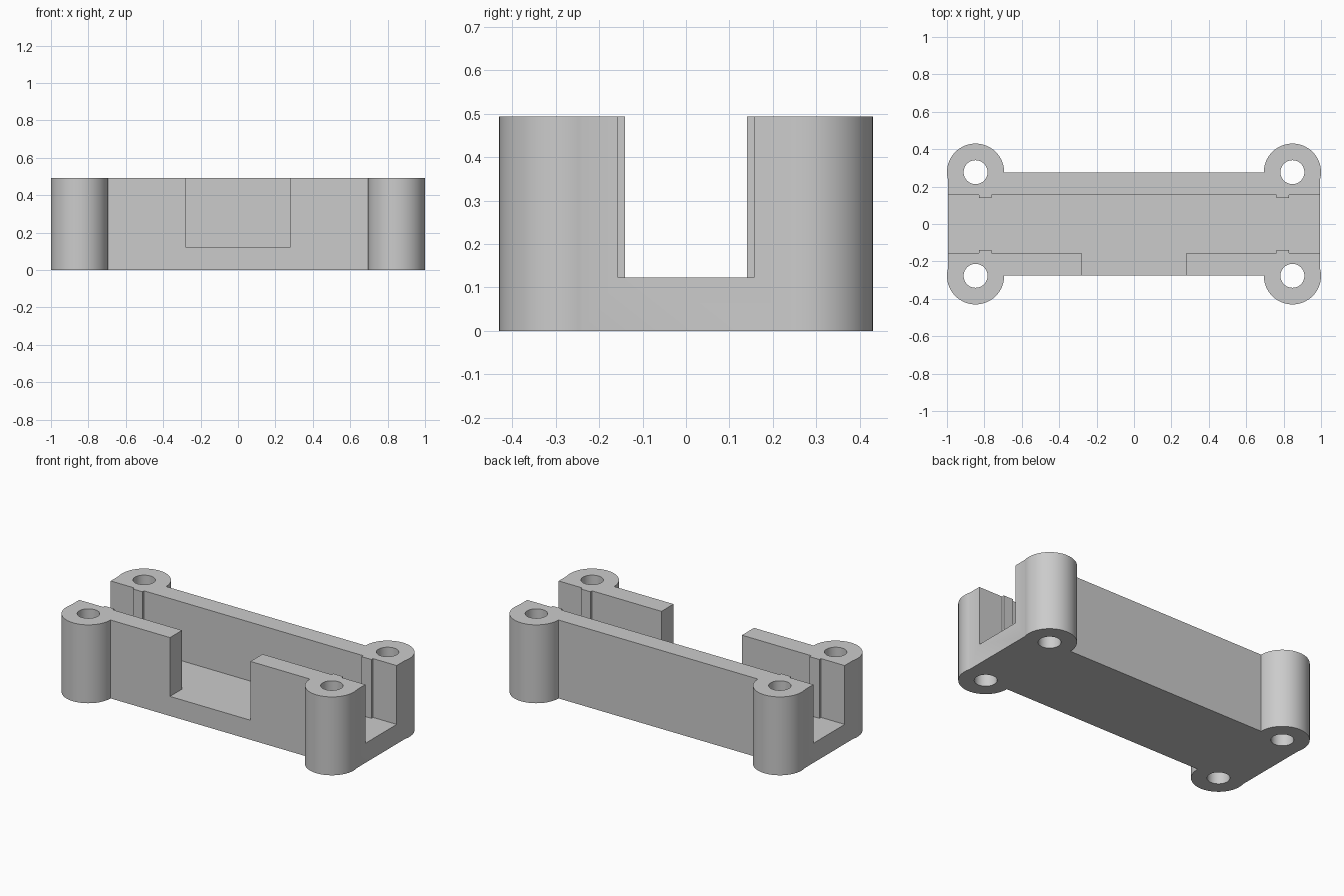
import bpy
import bmesh
from mathutils import Matrix

cube = bpy.data.objects.get("Cube")
if cube:
    bpy.data.objects.remove(cube, do_unlink=True)

# Main dimensions
HEIGHT, FLOOR = 0.493, 0.123
HALF_LENGTH, HALF_WIDTH = 0.995, 0.276
CHANNEL = 0.156
BOSS_X, BOSS_Y, BOSS_R, HOLE_R = 0.847, 0.277, 0.153, 0.064
CORNERS = [(sx, sy) for sx in (-1, 1) for sy in (-1, 1)]

grey = bpy.data.materials.new("light grey plastic")
grey.use_nodes = True
colour = (0.6, 0.6, 0.6, 1)
grey.diffuse_color = colour
grey.node_tree.nodes["Principled BSDF"].inputs["Base Color"].default_value = colour


def finish(name, bm):
    mesh = bpy.data.meshes.new(name)
    bm.to_mesh(mesh)
    bm.free()
    mesh.materials.append(grey)
    obj = bpy.data.objects.new(name, mesh)
    bpy.context.collection.objects.link(obj)
    return obj


def box(name, x0, x1, y0, y1, z0, z1):
    bm = bmesh.new()
    centre = Matrix.Translation(((x0 + x1) / 2, (y0 + y1) / 2, (z0 + z1) / 2))
    size = Matrix.Diagonal((x1 - x0, y1 - y0, z1 - z0, 1))
    bmesh.ops.create_cube(bm, size=1, matrix=centre @ size)
    return finish(name, bm)


def cylinder(name, x, y, radius, z0, z1):
    bm = bmesh.new()
    bmesh.ops.create_cone(bm, cap_ends=True, segments=64, radius1=radius,
                          radius2=radius, depth=z1 - z0,
                          matrix=Matrix.Translation((x, y, (z0 + z1) / 2)))
    return finish(name, bm)


def combine(target, tool, operation):
    mod = target.modifiers.new("combine", "BOOLEAN")
    mod.operation, mod.solver, mod.object = operation, "EXACT", tool
    bpy.context.view_layer.objects.active = target
    bpy.ops.object.modifier_apply(modifier=mod.name)
    bpy.data.objects.remove(tool, do_unlink=True)


# Solid block with a round screw boss at each corner
body = box("channel_body", -HALF_LENGTH, HALF_LENGTH, -HALF_WIDTH, HALF_WIDTH, 0, HEIGHT)
for sx, sy in CORNERS:
    combine(body, cylinder("boss", sx * BOSS_X, sy * BOSS_Y, BOSS_R, 0, HEIGHT), "UNION")

# Lengthwise channel, front window and screw holes
combine(body, box("channel_cutter", -2, 2, -CHANNEL, CHANNEL, FLOOR, 1), "DIFFERENCE")
combine(body, box("window_cutter", -0.28, 0.28, -1, 0, FLOOR, 1), "DIFFERENCE")
for sx, sy in CORNERS:
    combine(body, cylinder("hole_cutter", sx * BOSS_X, sy * BOSS_Y, HOLE_R, -1, 1), "DIFFERENCE")

# Small upright ribs on the channel walls
for sx, sy in CORNERS:
    xs = sorted((sx * 0.762, sx * 0.83))
    ys = sorted((sy * 0.14, sy * (CHANNEL + 0.02)))
    combine(body, box("rib", *xs, *ys, FLOOR - 0.02, HEIGHT), "UNION")

# Smooth rounds, crisp edges
bpy.ops.object.select_all(action="DESELECT")
body.select_set(True)
bpy.context.view_layer.objects.active = body
bpy.ops.object.shade_smooth_by_angle(angle=0.5)
